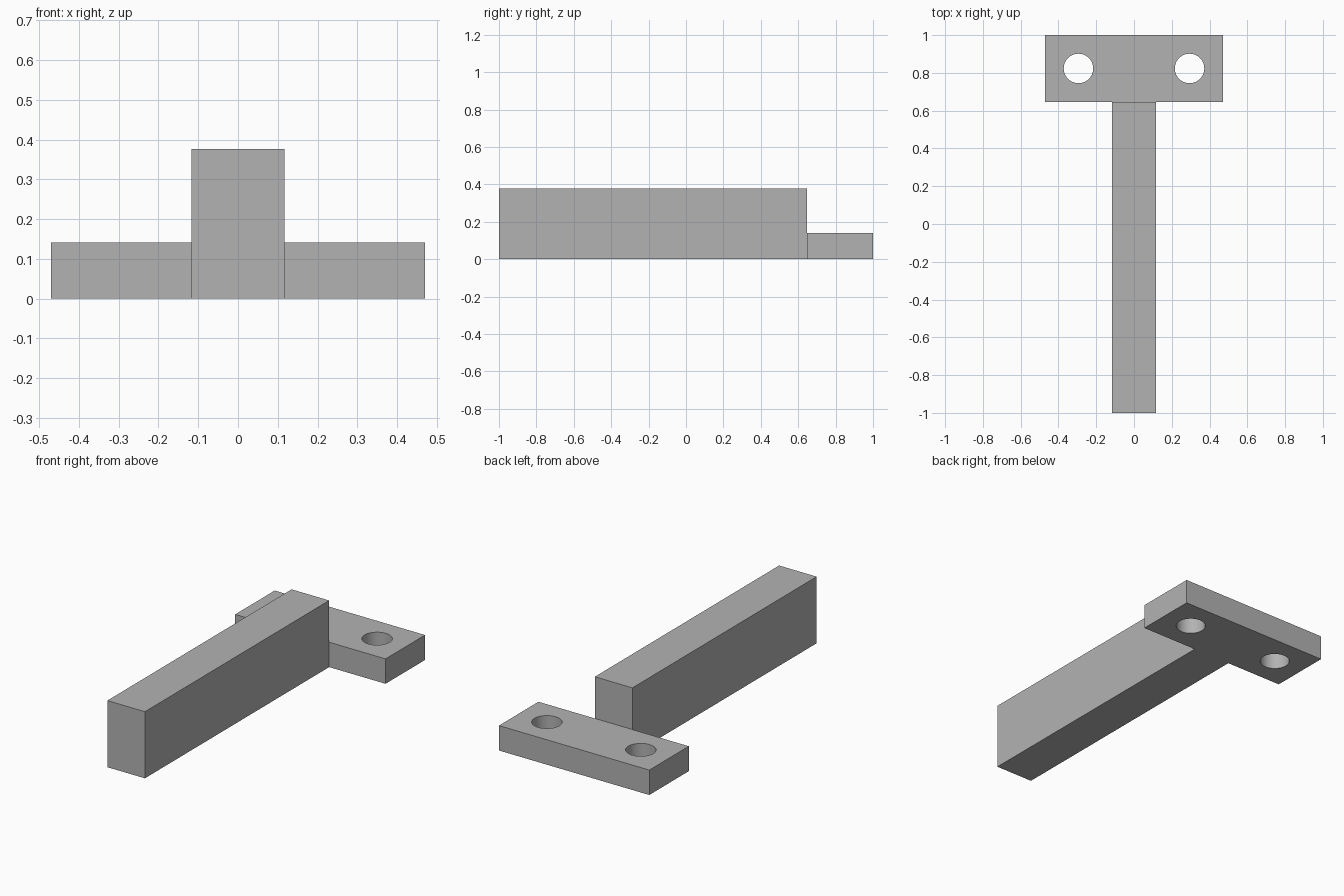
import bpy
import math

cube = bpy.data.objects.get("Cube")
if cube:
    bpy.data.objects.remove(cube, do_unlink=True)

# Main dimensions
SEAM_Y = 0.647        # where the bar meets the plate
BAR_W, BAR_H = 0.235, 0.377
PLATE_W, PLATE_H = 0.941, 0.141
HOLE_X, HOLE_R = 0.294, 0.078

grey = bpy.data.materials.new("plain grey")
grey.use_nodes = True
colour = (0.45, 0.45, 0.45, 1)
grey.diffuse_color = colour
grey.node_tree.nodes["Principled BSDF"].inputs["Base Color"].default_value = colour


def box(name, width, y0, y1, height):
    """Box centred on x = 0, standing on the ground."""
    bpy.ops.mesh.primitive_cube_add(size=1, location=(0, (y0 + y1) / 2, height / 2))
    obj = bpy.context.object
    obj.name = name
    obj.scale = (width, y1 - y0, height)
    bpy.ops.object.transform_apply(location=True, rotation=False, scale=True)
    obj.data.materials.append(grey)
    return obj


def combine(target, tool, operation):
    """Apply a boolean to the target and discard the tool."""
    mod = target.modifiers.new(operation.lower(), 'BOOLEAN')
    mod.operation = operation
    mod.solver = 'EXACT'
    mod.object = tool
    bpy.context.view_layer.objects.active = target
    bpy.ops.object.modifier_apply(modifier=mod.name)
    bpy.data.objects.remove(tool, do_unlink=True)


# Long bar joined to the low mounting plate at the back
bracket = box("mounting_bracket", PLATE_W, SEAM_Y, 1, PLATE_H)
combine(bracket, box("long_bar", BAR_W, -1, SEAM_Y, BAR_H), 'UNION')

# Screw holes through the plate
for side in (-1, 1):
    bpy.ops.mesh.primitive_cylinder_add(
        vertices=64, radius=HOLE_R, depth=1,
        location=(side * HOLE_X, (SEAM_Y + 1) / 2, 0))
    drill = bpy.context.object
    drill.data.materials.append(grey)
    combine(bracket, drill, 'DIFFERENCE')

# Smooth hole walls, sharp box edges
bpy.ops.object.select_all(action='DESELECT')
bracket.select_set(True)
bpy.context.view_layer.objects.active = bracket
bpy.ops.object.shade_smooth_by_angle(angle=math.radians(30))
